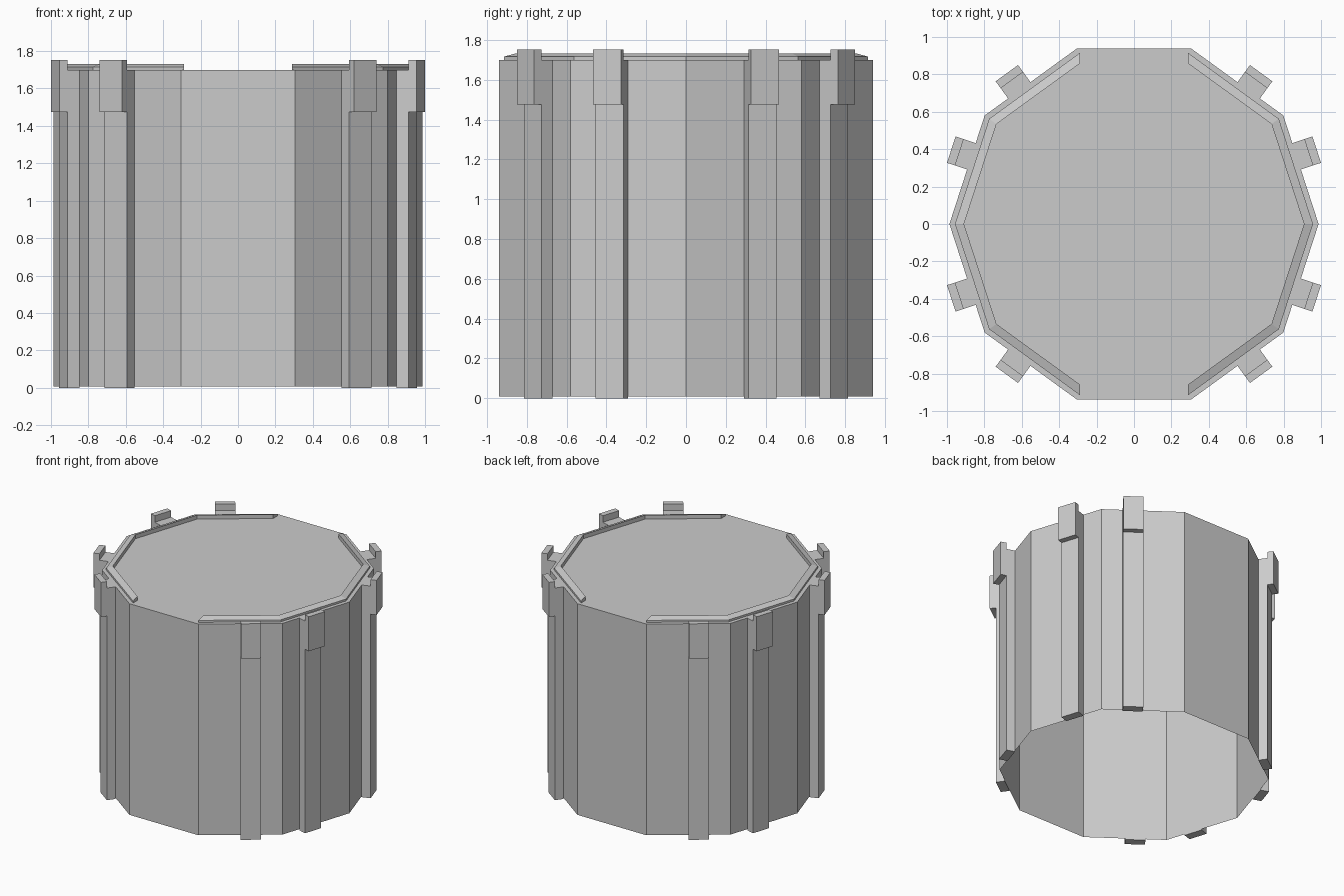
import bpy, bmesh
from math import cos, sin, radians

if "Cube" in bpy.data.objects:
    bpy.data.objects.remove(bpy.data.objects["Cube"])

R = 0.987                      # decagon circumradius
AP = R * cos(radians(18))      # wall distance from the axis
BASE, TOP = 0.008, 1.70


def make(name, build):
    bm = bmesh.new()
    build(bm)
    bmesh.ops.recalc_face_normals(bm, faces=bm.faces)
    me = bpy.data.meshes.new(name)
    bm.to_mesh(me)
    bm.free()
    ob = bpy.data.objects.new(name, me)
    bpy.context.collection.objects.link(ob)
    return ob


# Ten-sided drum, capped on top and open underneath
def drum(bm):
    ring = [bm.verts.new((R * cos(radians(36 * i)), R * sin(radians(36 * i)), BASE))
            for i in range(10)]
    cap = [bm.verts.new((v.co.x, v.co.y, TOP)) for v in ring]
    for i in range(10):
        j = (i + 1) % 10
        bm.faces.new((ring[i], ring[j], cap[j], cap[i]))
    bm.faces.new(cap)


make("drum_body", drum)


# Sloped rim on each side, leaving the front and back edges clear
def rim(side):
    def build(bm):
        profile = [(0.957, TOP), (0.957, 1.716), (0.909, 1.732), (0.909, TOP)]
        rows = []
        for k in range(-2, 3):
            a = radians(36 * k)
            row = []
            for r, z in profile:
                x, y = r * cos(a), r * sin(a)
                if abs(k) == 2:      # square-cut end at x = 0.29
                    x1, y1 = r * cos(a / 2), r * sin(a / 2)
                    f = (0.29 - x1) / (x - x1)
                    x, y = 0.29, y1 + (y - y1) * f
                row.append(bm.verts.new((side * x, y, z)))
            rows.append(row)
        for a, b in zip(rows, rows[1:]):
            for i in range(4):
                j = (i + 1) % 4
                bm.faces.new((a[i], a[j], b[j], b[i]))
        bm.faces.new(rows[0])
        bm.faces.new(rows[-1])
    return build


make("rim_right", rim(1))
make("rim_left", rim(-1))


# Wall post with a raised clip at its head, extruded from a side profile
def post(angle, t0, t1, sx, sy):
    def build(bm):
        profile = [(AP, 0), (1.006, 0), (1.006, 1.475), (1.052, 1.475),
                   (1.052, 1.752), (1.006, 1.752), (1.006, TOP), (AP, TOP)]
        c, s = cos(radians(angle)), sin(radians(angle))
        a, b = [[bm.verts.new((sx * (n * c - t * s), sy * (n * s + t * c), z))
                 for n, z in profile] for t in (t0, t1)]
        for i in range(8):
            j = (i + 1) % 8
            bm.faces.new((a[i], a[j], b[j], b[i]))
        bm.faces.new(a)
        bm.faces.new(b)
    return build


for sx, xn in ((1, "right"), (-1, "left")):
    for sy, yn in ((1, "back"), (-1, "front")):
        make(f"side_post_{yn}_{xn}", post(18, 0.002, 0.15, sx, sy))
        make(f"corner_post_{yn}_{xn}", post(54, -0.15, -0.002, sx, sy))
